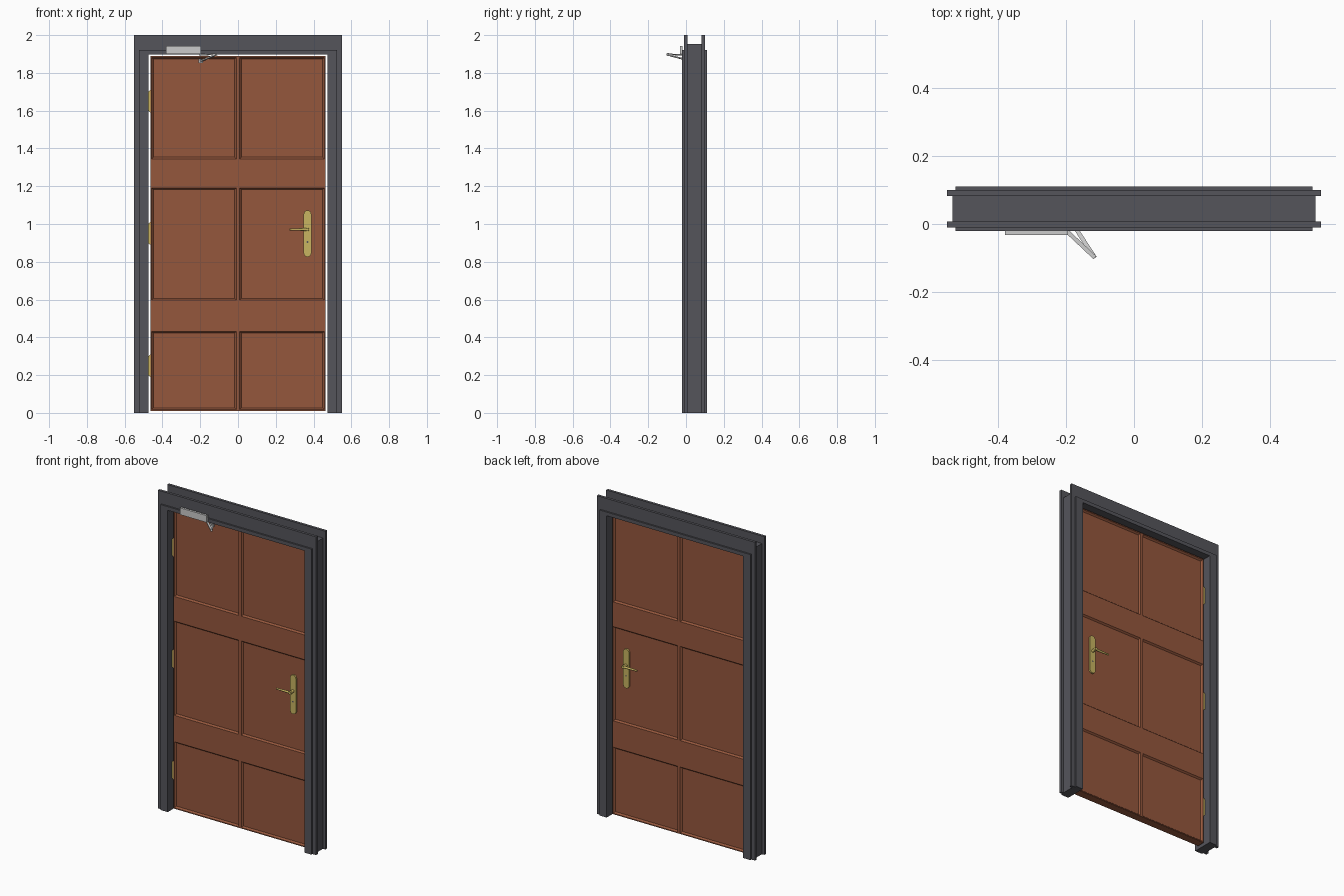
import bpy, bmesh, math
from mathutils import Vector, Matrix

if "Cube" in bpy.data.objects:
    bpy.data.objects.remove(bpy.data.objects["Cube"])

MID = 0.045  # y of the middle of the wall


def material(name, rgb):
    m = bpy.data.materials.new(name)
    m.diffuse_color = (*rgb, 1)
    m.use_nodes = True
    m.node_tree.nodes["Principled BSDF"].inputs["Base Color"].default_value = m.diffuse_color
    return m


DARK = material("dark_grey", (0.09, 0.09, 0.105))
WOOD = material("red_wood", (0.30, 0.095, 0.046))
BRASS = material("brass", (0.58, 0.46, 0.12))


def finish(name, bm, mat=None, smooth=False):
    bmesh.ops.recalc_face_normals(bm, faces=bm.faces)
    me = bpy.data.meshes.new(name)
    bm.to_mesh(me)
    bm.free()
    ob = bpy.data.objects.new(name, me)
    bpy.context.collection.objects.link(ob)
    if mat:
        me.materials.append(mat)
    if smooth:
        bpy.ops.object.select_all(action='DESELECT')
        ob.select_set(True)
        bpy.context.view_layer.objects.active = ob
        bpy.ops.object.shade_smooth_by_angle(angle=math.radians(35))
    return ob


def prism(name, pts, axis, a, b, mat=None, smooth=False):
    """Extrude a 2D outline along y (points are x,z) or z (points are x,y)."""
    bm = bmesh.new()
    place = (lambda p: (p[0], a, p[1])) if axis == 'y' else (lambda p: (p[0], p[1], a))
    f = bm.faces.new([bm.verts.new(place(p)) for p in pts])
    r = bmesh.ops.extrude_face_region(bm, geom=[f], use_keep_orig=True)
    move = Vector((0, b - a, 0)) if axis == 'y' else Vector((0, 0, b - a))
    bmesh.ops.translate(bm, vec=move, verts=[v for v in r["geom"] if isinstance(v, bmesh.types.BMVert)])
    return finish(name, bm, mat, smooth)


def box(name, x, y, z, mat=None):
    return prism(name, [(x[0], z[0]), (x[1], z[0]), (x[1], z[1]), (x[0], z[1])], 'y', y[0], y[1], mat)


def rod(name, p, q, r1, r2, mat=None, segs=16):
    p, q = Vector(p), Vector(q)
    m = Matrix.Translation((p + q) / 2) @ (q - p).to_track_quat('Z', 'Y').to_matrix().to_4x4()
    bm = bmesh.new()
    bmesh.ops.create_cone(bm, cap_ends=True, segments=segs, radius1=r1, radius2=r2,
                          depth=(q - p).length, matrix=m)
    return finish(name, bm, mat, True)


def bar(name, p, q, w, t):
    p, q = Vector(p), Vector(q)
    m = Matrix.Translation((p + q) / 2) @ (q - p).to_track_quat('X', 'Z').to_matrix().to_4x4()
    bm = bmesh.new()
    bmesh.ops.create_cube(bm, size=1, matrix=m @ Matrix.Diagonal(((q - p).length, w, t, 1)))
    return finish(name, bm)


# Frame jambs: stepped channel section, half profile mirrored about the wall middle
half = [(0.475, -0.02), (0.525, -0.02), (0.525, -0.01), (0.55, -0.01), (0.55, 0.007), (0.533, 0.007)]
section = half + [(x, 2 * MID - y) for x, y in reversed(half)]
for side, label in ((-1, "left"), (1, "right")):
    prism(label + "_jamb", [(side * x, y) for x, y in section], 'z', 0, 1.92, DARK)

# Frame header: web, two flanges and two thin face strips
box("header_web", (-0.533, 0.533), (0.007, 0.083), (1.897, 1.953), DARK)
for s, label in ((1, "front"), (-1, "back")):
    def span(a, b, s=s):
        return sorted((MID + s * (a - MID), MID + s * (b - MID)))
    outline = [(-0.55, 1.92), (-0.475, 1.92), (-0.475, 1.897), (0.475, 1.897),
               (0.475, 1.92), (0.55, 1.92), (0.55, 2), (-0.55, 2)]
    y = span(-0.01, 0.007)
    prism(label + "_header_flange", outline, 'y', y[0], y[1], DARK)
    box(label + "_header_strip", (-0.475, 0.475), span(-0.02, -0.01), (1.897, 1.92), DARK)

# Door leaf: grid slab with six bevelled, sunken panels on each face
xs = [-0.463, -0.457, -0.009, 0.009, 0.457, 0.463]
zs = [0.011, 0.017, 0.432, 0.598, 1.19, 1.345, 1.882, 1.889]
bm = bmesh.new()
grid = [[bm.verts.new((x, 0.02, z)) for x in xs] for z in zs]
front = [bm.faces.new((grid[j][i], grid[j][i + 1], grid[j + 1][i + 1], grid[j + 1][i]))
         for j in range(len(zs) - 1) for i in range(len(xs) - 1)]
r = bmesh.ops.extrude_face_region(bm, geom=front, use_keep_orig=True)
bmesh.ops.translate(bm, vec=(0, 0.05, 0), verts=[v for v in r["geom"] if isinstance(v, bmesh.types.BMVert)])
bmesh.ops.recalc_face_normals(bm, faces=bm.faces)
panels = [f for f in bm.faces if abs(f.normal.y) > 0.9 and f.calc_area() > 0.1]
bmesh.ops.inset_individual(bm, faces=panels, thickness=0.012, depth=-0.01)
finish("door_leaf", bm, WOOD)

# Hinges in the gap on the left edge
for i, z in enumerate((0.25, 0.95, 1.65)):
    prism(f"hinge_{i + 1}", [(-0.461, z - 0.063), (-0.475, z - 0.05), (-0.475, z + 0.05), (-0.461, z + 0.063)],
          'y', 0.022, 0.068, BRASS)

# Handles on both faces: rounded plate, keyhole, spindle and tapered lever
HX, R = 0.368, 0.02
plate = [(HX + R * math.cos(math.radians(a)), (1.052 if a <= 180 else 0.846) + R * math.sin(math.radians(a)))
         for a in list(range(0, 181, 15)) + list(range(180 + 1, 360, 15)) + [360]]
for s, label in ((1, "front"), (-1, "back")):
    def at(y, s=s):
        return MID + s * (y - MID)
    prism(label + "_handle_plate", plate, 'y', at(0.031), at(0.02), BRASS, True)
    rod(label + "_keyhole", (HX, at(0.024), 0.904), (HX, at(0.0195), 0.904), 0.005, 0.005, DARK)
    rod(label + "_handle_spindle", (HX, at(0.022), 0.971), (HX, at(-0.014), 0.971), 0.009, 0.009, BRASS)
    rod(label + "_handle_lever", (HX + 0.008, at(-0.006), 0.971), (0.272, at(-0.006), 0.971), 0.008, 0.005, BRASS)

# Door closer: body on the header and a folded two-part arm
box("closer_body", (-0.38, -0.195), (-0.033, -0.019), (1.9, 1.943))
bar("closer_upper_arm", (-0.203, -0.016, 1.895), (-0.115, -0.099, 1.899), 0.012, 0.007)
bar("closer_lower_arm", (-0.115, -0.099, 1.896), (-0.197, 0.026, 1.863), 0.012, 0.007)
rod("closer_elbow_pin", (-0.118, -0.095, 1.89), (-0.118, -0.095, 1.905), 0.005, 0.005)
box("closer_door_bracket", (-0.208, -0.186), (0.02, 0.031), (1.853, 1.873))
